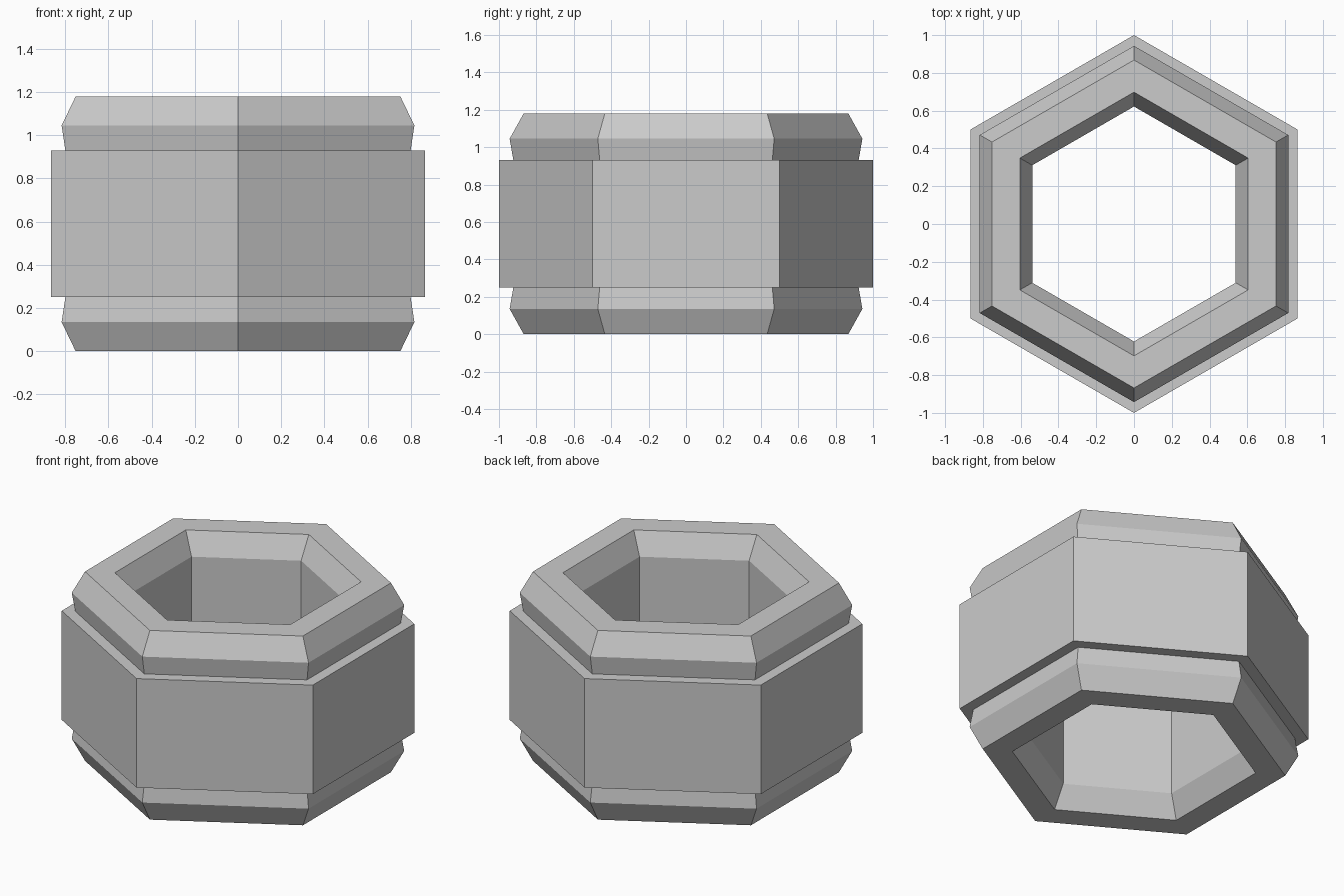
import bpy, bmesh
from math import sin, cos, pi

if "Cube" in bpy.data.objects:
    bpy.data.objects.remove(bpy.data.objects["Cube"])

SIDES = 6
MID = 0.59  # half of the height

# Upper half of the wall cross-section: (corner radius, height)
upper = [(1.0, 0.93), (0.923, 0.93), (0.943, 1.045),
         (0.868, 1.18), (0.698, 1.18), (0.622, 1.045)]
# Mirror it about mid height to close the loop
profile = upper + [(r, 2 * MID - z) for r, z in reversed(upper)]


def hex_ring(name, loop):
    """Sweep a closed cross-section around z with six flat sides."""
    bm = bmesh.new()
    rings = []
    for i in range(SIDES):
        a = pi / 2 + 2 * pi * i / SIDES
        rings.append([bm.verts.new((r * cos(a), r * sin(a), z)) for r, z in loop])
    n = len(loop)
    for i in range(SIDES):
        a, b = rings[i], rings[(i + 1) % SIDES]
        for j in range(n):
            k = (j + 1) % n
            bm.faces.new((a[j], b[j], b[k], a[k]))
    bmesh.ops.recalc_face_normals(bm, faces=bm.faces)
    mesh = bpy.data.meshes.new(name)
    bm.to_mesh(mesh)
    bm.free()
    obj = bpy.data.objects.new(name, mesh)
    bpy.context.collection.objects.link(obj)
    return obj


# Hexagonal collar with stepped, chamfered rims
hex_ring("hexagonal_collar", profile)
